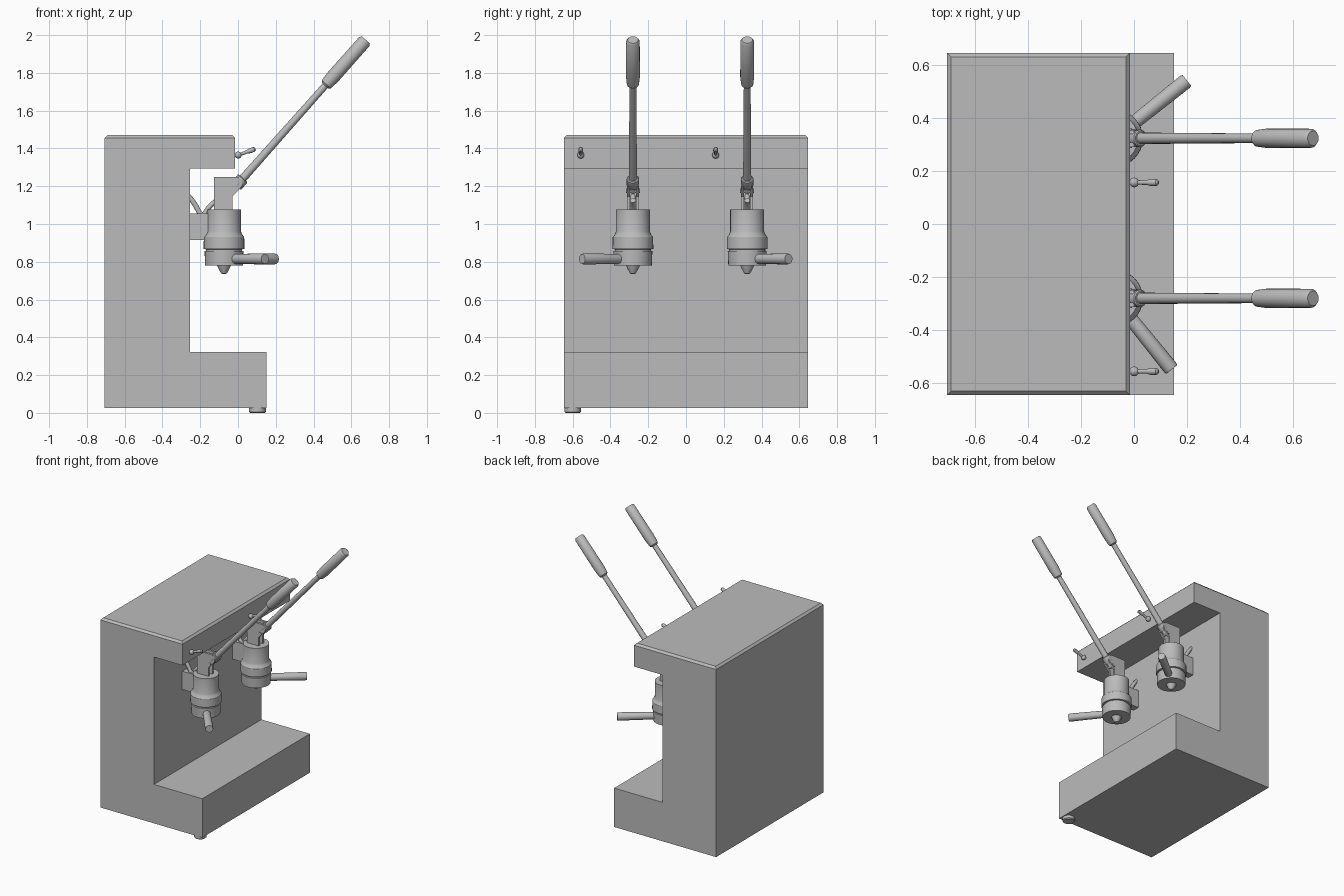
import bpy, bmesh, math
from mathutils import Vector

if "Cube" in bpy.data.objects:
    bpy.data.objects.remove(bpy.data.objects["Cube"])

metal = bpy.data.materials.new("plain grey")
metal.diffuse_color = (0.5, 0.5, 0.5, 1)
metal.use_nodes = True
metal.node_tree.nodes["Principled BSDF"].inputs["Base Color"].default_value = metal.diffuse_color


def finish(name, bm, smooth=True):
    bmesh.ops.recalc_face_normals(bm, faces=bm.faces)
    mesh = bpy.data.meshes.new(name)
    bm.to_mesh(mesh)
    bm.free()
    mesh.materials.append(metal)
    ob = bpy.data.objects.new(name, mesh)
    bpy.context.collection.objects.link(ob)
    if smooth:
        bpy.ops.object.select_all(action='DESELECT')
        ob.select_set(True)
        bpy.context.view_layer.objects.active = ob
        bpy.ops.object.shade_smooth_by_angle(angle=math.radians(35))
    return ob


def lathe(name, profile, origin=(0, 0, 0), axis=(0, 0, 1), sides=32):
    """Closed solid of revolution: profile is (radius, distance along axis)."""
    bm = bmesh.new()
    turn = Vector(axis).to_track_quat('Z', 'Y')
    rings = []
    for r, t in profile:
        ring = []
        for i in range(sides):
            a = 2 * math.pi * i / sides
            p = Vector((r * math.cos(a), r * math.sin(a), t))
            ring.append(bm.verts.new(turn @ p + Vector(origin)))
        rings.append(ring)
    for a, b in zip(rings, rings[1:]):
        for i in range(sides):
            j = (i + 1) % sides
            bm.faces.new((a[i], a[j], b[j], b[i]))
    bm.faces.new(rings[0][::-1])
    bm.faces.new(rings[-1])
    return finish(name, bm)


def slab(name, outline, y0, y1):
    """Side outline in x, z extruded from y0 to y1."""
    bm = bmesh.new()
    face = bm.faces.new([bm.verts.new((x, y0, z)) for x, z in outline])
    out = bmesh.ops.extrude_face_region(bm, geom=[face])["geom"]
    bmesh.ops.translate(bm, vec=(0, y1 - y0, 0),
                        verts=[v for v in out if isinstance(v, bmesh.types.BMVert)])
    return finish(name, bm, smooth=False)


def tube(name, points, radius):
    curve = bpy.data.curves.new(name, 'CURVE')
    curve.dimensions = '3D'
    curve.bevel_depth = radius
    curve.bevel_resolution = 3
    curve.use_fill_caps = True
    spline = curve.splines.new('NURBS')
    spline.points.add(len(points) - 1)
    for p, co in zip(spline.points, points):
        p.co = (*co, 1)
    spline.order_u = 3
    spline.use_endpoint_u = True
    curve.materials.append(metal)
    ob = bpy.data.objects.new(name, curve)
    bpy.context.collection.objects.link(ob)


# C-shaped housing with a chamfered rim round the top
BACK, HEAD, WALL, BASE, HALF = -0.707, -0.015, -0.255, 0.152, 0.647
housing = slab("housing", [(BACK, 0.027), (BASE, 0.027), (BASE, 0.323), (WALL, 0.323),
                           (WALL, 1.293), (HEAD, 1.293), (HEAD, 1.47), (BACK, 1.47)], -HALF, HALF)
bm = bmesh.new()
bm.from_mesh(housing.data)
rim = [e for e in bm.edges if all(v.co.z > 1.46 for v in e.verts)]
bmesh.ops.bevel(bm, geom=rim, offset=0.015, segments=1, affect='EDGES')
bm.to_mesh(housing.data)
bm.free()

# Single front corner foot
lathe("foot", [(0.038, 0), (0.044, 0.006), (0.044, 0.03)], (0.103, -0.6, 0))

# Two brewing groups, each with its own filter handle angle
GX = -0.074
for side, gy, end in (("near", -0.281, (0.143, -0.55)), ("far", 0.324, (0.2, 0.543))):
    # Bell-shaped body, filter ring and spout
    lathe(side + "_group", [(0.09, 1.078), (0.09, 0.96), (0.096, 0.945), (0.107, 0.93),
                            (0.108, 0.868), (0.096, 0.866), (0.096, 0.858), (0.103, 0.856),
                            (0.1, 0.78), (0.036, 0.779), (0.03, 0.765), (0.015, 0.738),
                            (0.008, 0.735)], (GX, gy, 0))
    # Filter handle
    reach = Vector((end[0] - GX, end[1] - gy, 0))
    n = reach.length
    lathe(side + "_filter_handle", [(0.025, 0.05), (0.027, 0.15), (0.029, n - 0.01),
                                    (0.026, n)], (GX, gy, 0.815), reach, 20)
    # Mounting plate and feed pipe to the wall
    slab(side + "_mount", [(WALL - 0.01, 0.916), (-0.15, 0.916), (-0.15, 1.055),
                           (WALL - 0.01, 1.055)], gy - 0.026, gy + 0.026)
    tube(side + "_feed_pipe", [(WALL - 0.01, gy, 1.15), (-0.235, gy, 1.12), (-0.19, gy, 1.03),
                               (-0.15, gy, 1.10), (-0.11, gy, 1.125)], 0.014)
    # Fork cheeks with a pivot pin
    cheek = [(-0.127, 1.07), (-0.03, 1.07), (-0.03, 1.145), (0.022, 1.2),
             (0.022, 1.225), (0.0, 1.25), (-0.127, 1.25)]
    for s in (-1, 1):
        a, b = gy + s * 0.016, gy + s * 0.032
        slab(side + "_fork_cheek", cheek, min(a, b), max(a, b))
    lathe(side + "_pivot_pin", [(0.012, -0.037), (0.012, 0.037)], (-0.02, gy, 1.175), (0, 1, 0), 16)
    # Lever: collar, tapering rod and grip
    foot = Vector((-0.02, gy, 1.19))
    pull = Vector((0.677, gy, 1.975)) - foot
    n = pull.length
    lathe(side + "_lever_collar", [(0.03, 0.015), (0.033, 0.02), (0.033, 0.066), (0.028, 0.07)],
          foot, pull, 20)
    lathe(side + "_lever_rod", [(0.022, -0.02), (0.018, n - 0.3)], foot, pull, 16)
    lathe(side + "_lever_grip", [(0.022, n - 0.325), (0.032, n - 0.315), (0.037, n - 0.26),
                                 (0.036, n - 0.012), (0.028, n)], foot, pull, 20)

# Small tap levers on the head
for y in (-0.557, 0.157):
    lathe("tap_stem", [(0.009, 0), (0.009, 0.02)], (HEAD - 0.005, y, 1.365), (1, 0, 0), 12)
    ball = [(0.018 * math.sin(math.pi * i / 8) + 0.0005, -0.018 * math.cos(math.pi * i / 8))
            for i in range(9)]
    lathe("tap_ball", ball, (0.001, y, 1.365), (1, 0, 0), 16)
    lathe("tap_lever", [(0.008, 0), (0.009, 0.05), (0.013, 0.065), (0.013, 0.09), (0.007, 0.097)],
          (0.001, y, 1.365), (0.94, 0, 0.34), 12)
